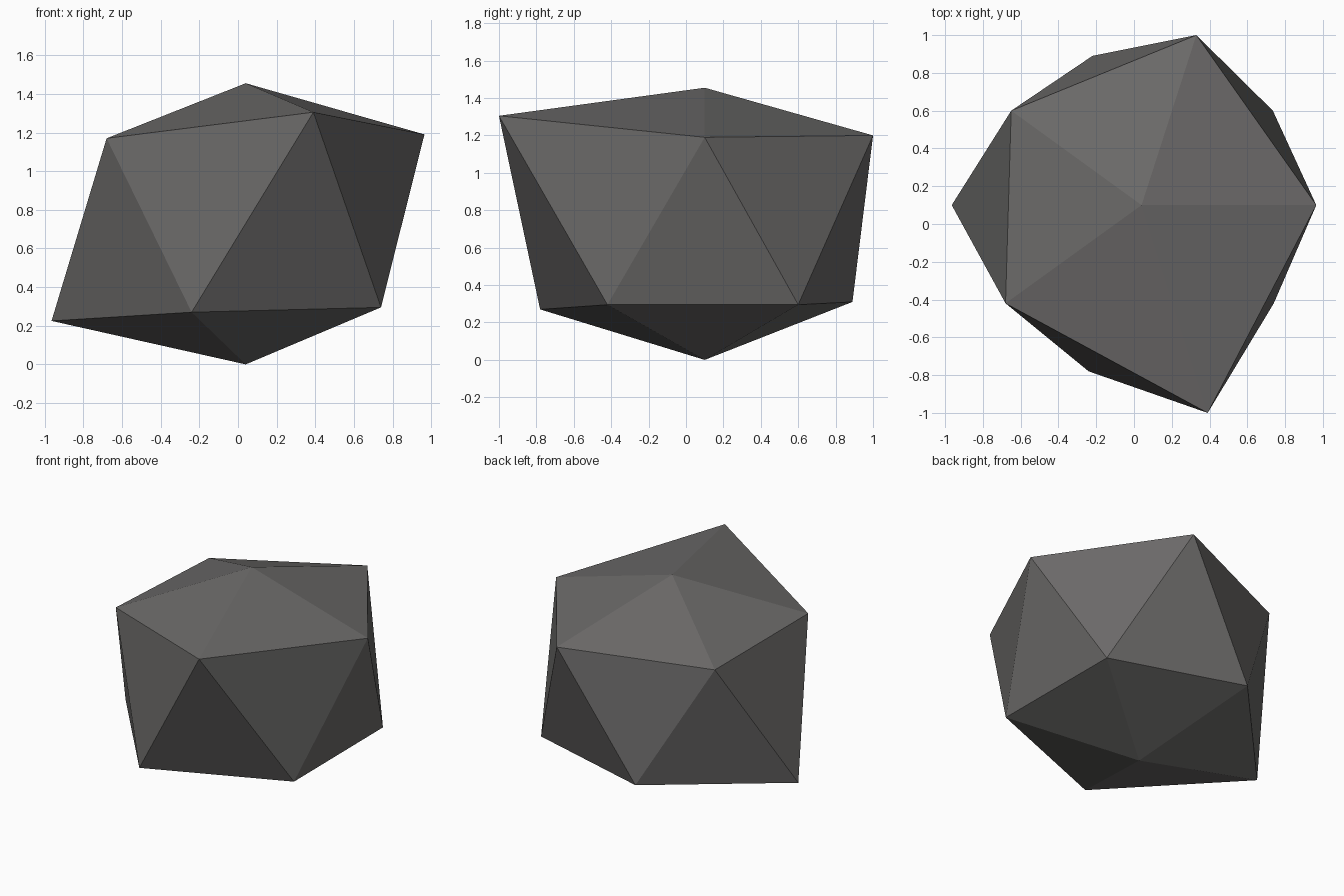
import bpy
from mathutils import Vector

if "Cube" in bpy.data.objects:
    bpy.data.objects.remove(bpy.data.objects["Cube"])

# Worn corners of the rock: bottom, lower ring, upper ring, top
corners = [Vector(p) for p in (
    (0.04, 0.10, 0.00),
    (0.74, -0.42, 0.295), (-0.24, -0.78, 0.27), (-0.965, 0.10, 0.225),
    (-0.22, 0.89, 0.31), (0.735, 0.60, 0.295),
    (0.39, -1.00, 1.305), (-0.68, -0.42, 1.17), (-0.65, 0.60, 1.145),
    (0.33, 1.00, 1.20), (0.965, 0.10, 1.19),
    (0.04, 0.10, 1.455))]
centre = Vector((0.04, 0.10, 0.73))

# Rock: a 20-sided sphere with each vertex pulled to its matching corner
bpy.ops.mesh.primitive_ico_sphere_add(subdivisions=1, radius=1)
rock = bpy.context.object
rock.name = "rock"
for v in rock.data.vertices:
    d = v.co.normalized()
    v.co = max(corners, key=lambda c: (c - centre).normalized().dot(d))
rock.data.update()

# Stone colour, flat faces
stone = bpy.data.materials.new("dark grey stone")
stone.diffuse_color = (0.147, 0.143, 0.140, 1)
stone.use_nodes = True
stone.node_tree.nodes["Principled BSDF"].inputs["Base Color"].default_value = stone.diffuse_color
rock.data.materials.append(stone)
bpy.ops.object.shade_flat()
